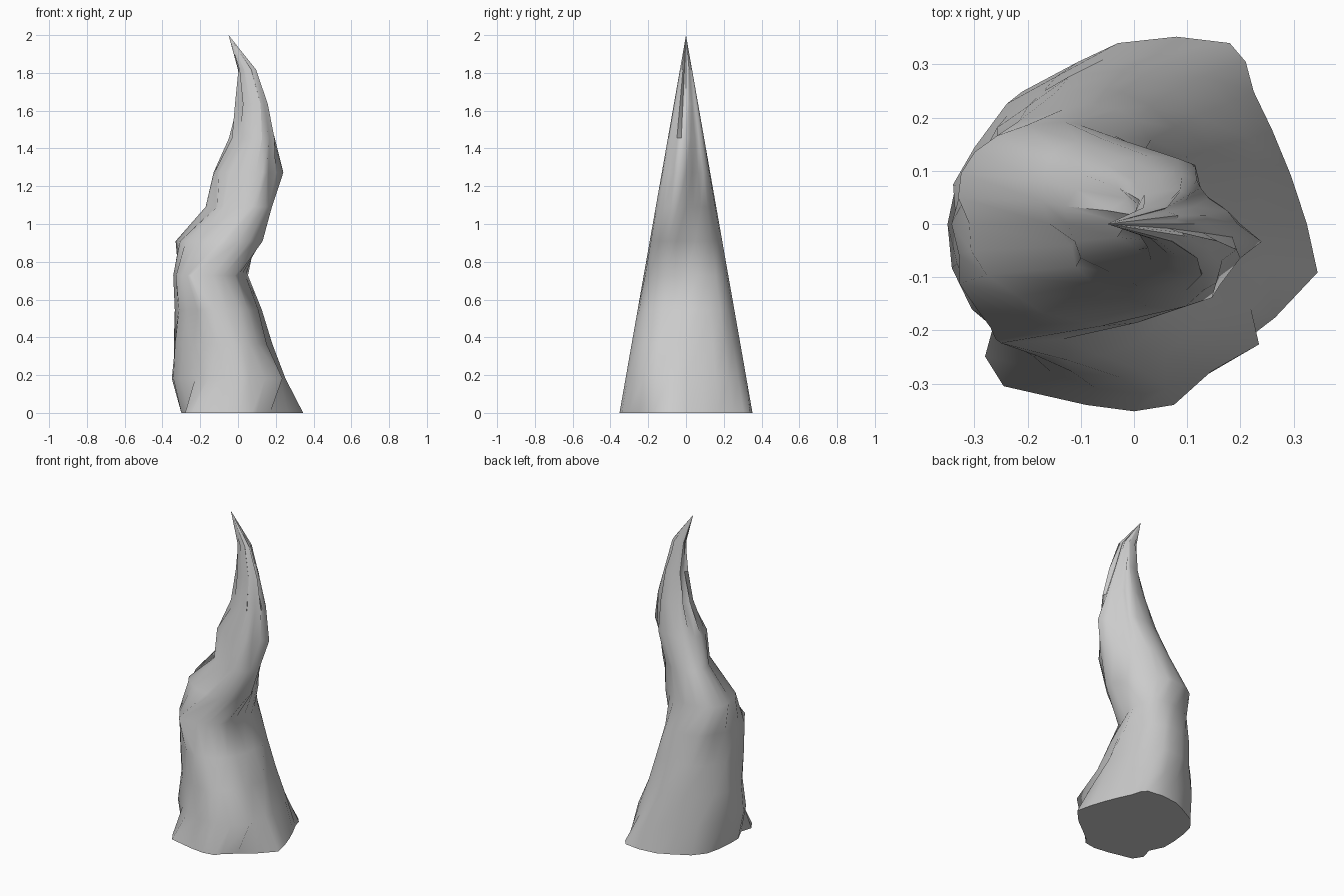
import bpy, bmesh, math, random

if "Cube" in bpy.data.objects:
    bpy.data.objects.remove(bpy.data.objects["Cube"])

random.seed(4)
SIDES, HEIGHT, RADIUS = 24, 2.0, 0.352

# x of the uneven foot outline, counter-clockwise from +x
foot = [.325, .295, .26, .225, .21, .18, .08, -.03, -.105, -.21, -.27, -.29,
        -.30, -.30, -.26, -.28, -.245, -.09, 0, .075, .10, .17, .265, .345]

# x of each higher ring at its right, back, left and front
rings = [(.25, .025, -.34, .01), (.17, -.025, -.345, -.03),
         (.125, -.075, -.33, -.11), (.05, -.09, -.34, -.17),
         (.12, -.145, -.315, -.05), (.16, -.07, -.15, .06),
         (.20, .03, -.13, .08), (.18, .065, -.03, .115),
         (.14, .075, .0, .11), (.08, .045, .005, .07)]

# single bumps and dents: (ring, side) -> x
bumps = {(1, 20): .145, (1, 21): .235, (1, 22): .22, (4, 16): -.27,
         (4, 17): -.26, (4, 18): -.25, (5, 10): -.325, (7, 4): .115,
         (7, 3): .12, (7, 2): .12, (7, 1): .165, (7, 0): .20,
         (7, 23): .24, (7, 22): .20, (8, 23): .185, (10, 0): .085}


def ring_x(k, right, back, left, front):
    """Skewed oval: only x is pushed about, y stays on the cone."""
    a = math.tau * k / SIDES
    c, s = math.cos(a), math.sin(a)
    mid = (back + front) / 2
    reach = (right if c > 0 else left) - mid
    return mid + (back - front) / 2 * s + abs(c) * reach


# tapering body
bm = bmesh.new()
count = len(rings) + 1
loops = []
for i in range(count):
    z = HEIGHT * i / count
    r = RADIUS * (1 - i / count)
    loop = []
    for k in range(SIDES):
        if i == 0:
            x = foot[k]
        else:
            x = ring_x(k, *rings[i - 1]) + random.uniform(-.016, .016)
            x = bumps.get((i, k), x)
        loop.append(bm.verts.new((x, r * math.sin(math.tau * k / SIDES), z)))
    loops.append(loop)

for low, high in zip(loops, loops[1:]):
    for k in range(SIDES):
        n = (k + 1) % SIDES
        bm.faces.new((low[k], low[n], high[n], high[k]))

# pointed tip and flat underside
tip = bm.verts.new((-.05, 0, HEIGHT))
for k in range(SIDES):
    bm.faces.new((loops[-1][k], loops[-1][(k + 1) % SIDES], tip))
bm.faces.new(loops[0][::-1])

mesh = bpy.data.meshes.new("twisted_spike")
bm.to_mesh(mesh)
bm.free()
spike = bpy.data.objects.new("twisted_spike", mesh)
bpy.context.collection.objects.link(spike)
bpy.context.view_layer.objects.active = spike
spike.select_set(True)
bpy.ops.object.shade_smooth_by_angle(angle=math.radians(60))
